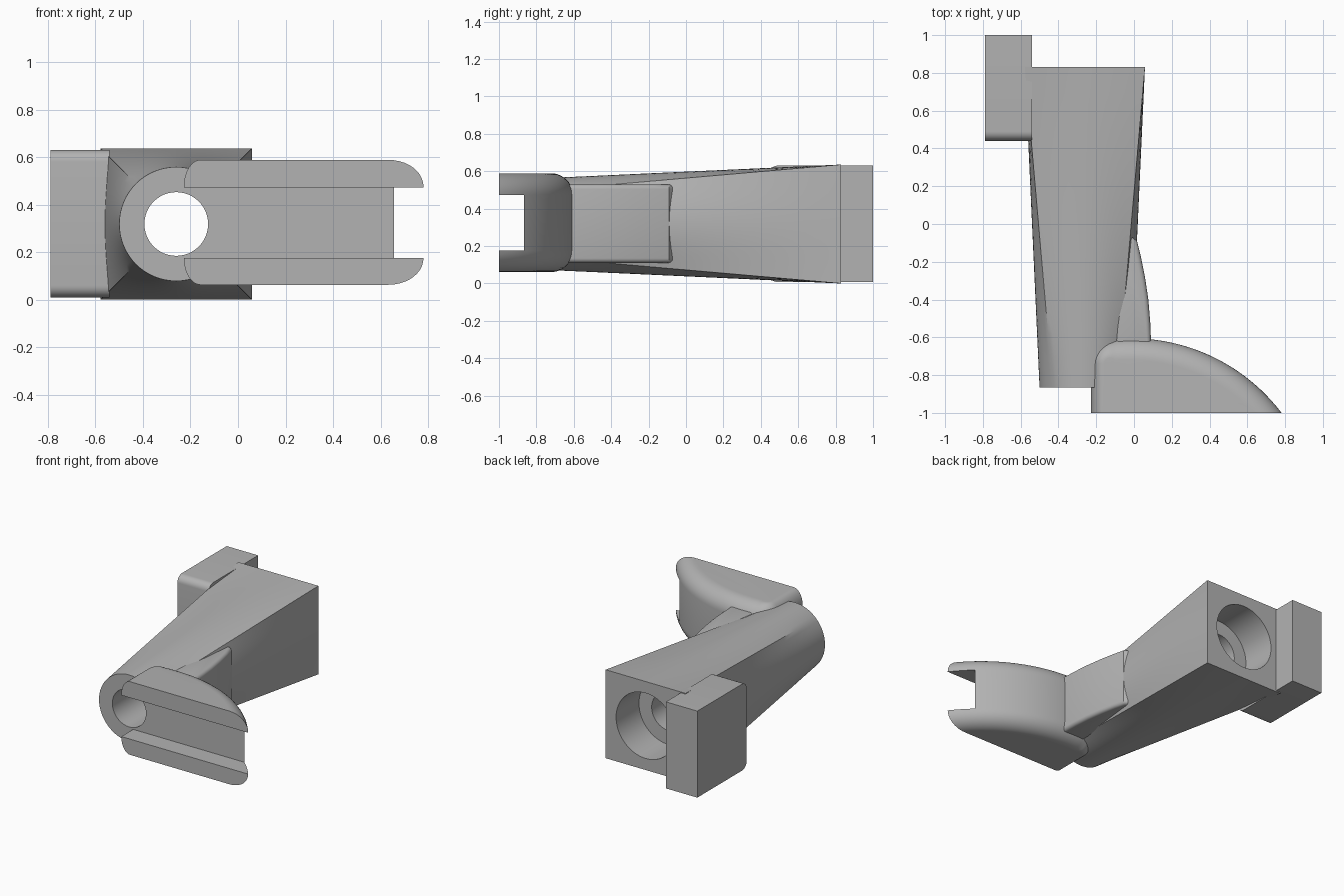
import bpy, bmesh, math
from mathutils import Matrix, Vector

old = bpy.data.objects.get("Cube")
if old:
    bpy.data.objects.remove(old, do_unlink=True)

grey = bpy.data.materials.new("plain grey")
grey.use_nodes = True
grey.diffuse_color = (0.45, 0.45, 0.45, 1)
grey.node_tree.nodes["Principled BSDF"].inputs["Base Color"].default_value = grey.diffuse_color

AX, AZ = -0.26, 0.318        # bore axis, running along y
FRONT, BACK = -0.865, 0.83   # ends of the tapered body


def make(name, bm):
    bmesh.ops.recalc_face_normals(bm, faces=bm.faces)
    mesh = bpy.data.meshes.new(name)
    bm.to_mesh(mesh)
    bm.free()
    mesh.materials.append(grey)
    ob = bpy.data.objects.new(name, mesh)
    bpy.context.collection.objects.link(ob)
    return ob


def loft(name, rings):
    """Skin closed rings of equal length and cap both ends."""
    bm = bmesh.new()
    loops = [[bm.verts.new(p) for p in ring] for ring in rings]
    n = len(loops[0])
    for a, b in zip(loops, loops[1:]):
        for i in range(n):
            j = (i + 1) % n
            bm.faces.new((a[i], a[j], b[j], b[i]))
    bm.faces.new(loops[0])
    bm.faces.new(loops[-1])
    return make(name, bm)


def box(name, lo, hi):
    lo, hi = Vector(lo), Vector(hi)
    bm = bmesh.new()
    m = Matrix.Translation((lo + hi) / 2) @ Matrix.Diagonal((*(hi - lo), 1))
    bmesh.ops.create_cube(bm, size=1, matrix=m)
    return make(name, bm)


def bore(name, radius, y0, y1):
    angles = [math.tau * i / 64 for i in range(64)]
    return loft(name, [[(AX + radius * math.cos(a), y, AZ + radius * math.sin(a))
                        for a in angles] for y in (y0, y1)])


def activate(ob):
    bpy.ops.object.select_all(action='DESELECT')
    ob.select_set(True)
    bpy.context.view_layer.objects.active = ob


def cut(ob, *cutters):
    activate(ob)
    for c in cutters:
        mod = ob.modifiers.new("cut", 'BOOLEAN')
        mod.operation = 'DIFFERENCE'
        mod.solver = 'EXACT'
        mod.object = c
        bpy.ops.object.modifier_apply(modifier=mod.name)


# Tapered body: round at the front, square at the back
def body_ring(t):
    ring = []
    for i in range(64):
        a = math.tau * i / 64
        c, s = math.cos(a), math.sin(a)
        r = 0.24 * (1 - t) + t * 0.318 / max(abs(c), abs(s))
        ring.append((AX + r * c, FRONT + (BACK - FRONT) * t, AZ + r * s))
    return ring


body = loft("tapered_body", [body_ring(k / 12) for k in range(13)])

# Clip head outline: point and outward normal, left edge, corner, long arc
outline = [((-0.228, -1.3), (-1, 0))]
for i in range(9):
    a = math.radians(180 - 85 * i / 8)
    n = (math.cos(a), math.sin(a))
    outline.append(((-0.098 + 0.13 * n[0], -0.741 + 0.13 * n[1]), n))
for i in range(33):
    a = math.radians(94 - 69 * i / 32)
    n = (math.cos(a), math.sin(a))
    outline.append(((-0.015 + n[0], -1.605 + n[1]), n))


def clip_ring(step, top):
    """Outline drawn inwards along an edge rounding; step 0 is widest."""
    inset, rise = 1 - math.cos(step), math.sin(step)
    z = 0.475 + 0.113 * rise if top else 0.175 - 0.113 * rise
    ring = []
    for p, n in outline:
        w = (0.115 - 0.045 * max(0, -n[0])) * inset
        ring.append((p[0] - n[0] * w, p[1] - n[1] * w, z))
    return ring


steps = [math.pi / 2 * k / 10 for k in range(11)]
clip = loft("clip_head", [clip_ring(s, False) for s in reversed(steps)]
            + [clip_ring(s, True) for s in steps])

# Web joining the clip head to the side of the body
web_shape = [(-0.1, -0.75), (0.09, -0.75), (0.09, -0.62), (0.086, -0.52), (0.076, -0.4),
             (0.058, -0.28), (0.036, -0.17), (0.016, -0.09), (-0.01, -0.07), (-0.1, -0.07)]
web = loft("side_web", [[(x, y, z) for x, y in web_shape] for z in (0.11, 0.53)])
bev = web.modifiers.new("round", 'BEVEL')
bev.width, bev.segments, bev.limit_method = 0.025, 4, 'ANGLE'
bev.angle_limit = math.radians(40)
activate(web)
bpy.ops.object.modifier_apply(modifier=bev.name)

# Mounting block with its two front edges rounded
block = box("mounting_block", (-0.79, 0.44, 0.008), (-0.54, 1, 0.63))
bm = bmesh.new()
bm.from_mesh(block.data)
edges = [e for e in bm.edges if all(v.co.y < 0.5 for v in e.verts)
         and abs(e.verts[0].co.x - e.verts[1].co.x) > 0.1]
bmesh.ops.bevel(bm, geom=edges, offset=0.05, segments=8, profile=0.5, affect='EDGES')
bm.to_mesh(block.data)
bm.free()

# Cutters: through bore, rear counterbore, clip channel, front trim
through = bore("bore_cutter", 0.134, -1.4, 1.2)
counter = bore("counterbore_cutter", 0.235, 0.57, 1.2)
channel = box("channel_cutter", (-1, -1.6, 0.175), (1.2, FRONT, 0.472))
trim = box("trim_cutter", (-1, -1.7, -0.5), (1.5, -1, 1.2))
cut(body, through, counter)
cut(clip, trim, channel, through)
for c in (through, counter, channel, trim):
    bpy.data.objects.remove(c, do_unlink=True)

for ob in (body, clip, web, block):
    activate(ob)
    bpy.ops.object.shade_smooth_by_angle(angle=math.radians(30))
